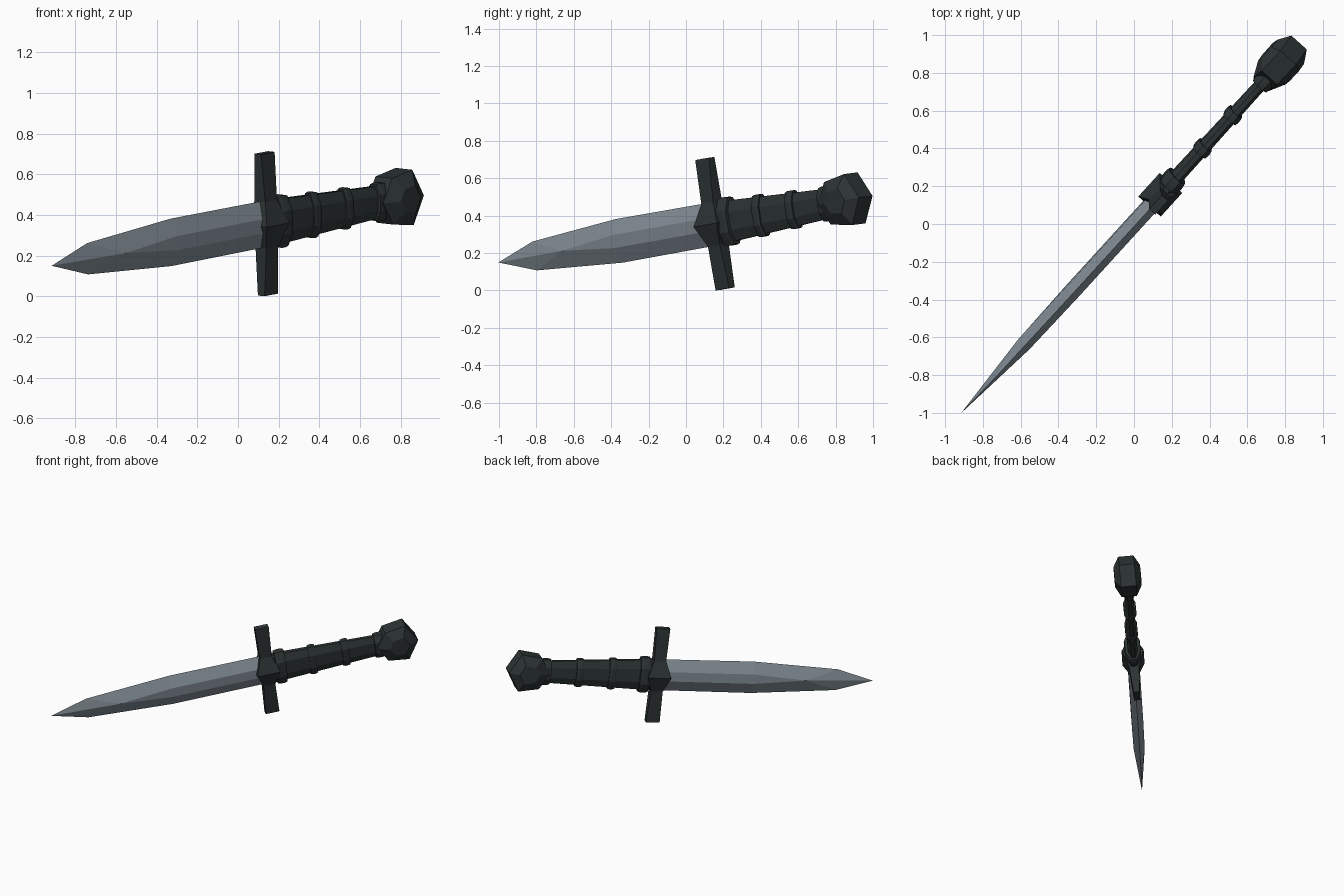
import bpy, bmesh
from mathutils import Vector

if "Cube" in bpy.data.objects:
    bpy.data.objects.remove(bpy.data.objects["Cube"])

# Local frame: along the dagger (s), across the thickness (w), across the width (u)
ORIGIN = Vector((0.139, 0.155, 0.357))
A = Vector((0.668, 0.7325, 0.131)).normalized()
U = Vector((-0.018, -0.11, 0.70))
U = (U - A * U.dot(A)).normalized()
W = A.cross(U)


def material(name, rgb):
    m = bpy.data.materials.new(name)
    m.diffuse_color = (*rgb, 1)
    m.use_nodes = True
    m.node_tree.nodes["Principled BSDF"].inputs["Base Color"].default_value = m.diffuse_color
    return m


STEEL = material("steel", (0.22, 0.265, 0.30))
DARK = material("dark_iron", (0.026, 0.034, 0.034))


def loft(name, rings, mat):
    """Skin a closed solid through rings of local (s, w, u) points."""
    bm = bmesh.new()
    loops = [[bm.verts.new(ORIGIN + A * s + W * w + U * u) for s, w, u in r] for r in rings]
    n = len(loops[0])
    for a, b in zip(loops, loops[1:]):
        for i in range(n):
            j = (i + 1) % n
            bm.faces.new((a[i], a[j], b[j], b[i]))
    bm.faces.new(loops[0][::-1])
    bm.faces.new(loops[-1])
    bmesh.ops.remove_doubles(bm, verts=bm.verts, dist=0.0005)
    bmesh.ops.recalc_face_normals(bm, faces=bm.faces)
    mesh = bpy.data.meshes.new(name)
    bm.to_mesh(mesh)
    bm.free()
    mesh.materials.append(mat)
    obj = bpy.data.objects.new(name, mesh)
    bpy.context.collection.objects.link(obj)
    return obj


# Blade: six-sided section, the flat closing to a ridge before the point
def blade_ring(s_edge, u_edge, s_flat, w, u_flat):
    return [(s_edge, 0, u_edge), (s_flat, w, u_flat), (s_flat, w, -u_flat),
            (s_edge, 0, -u_edge), (s_flat, -w, -u_flat), (s_flat, -w, u_flat)]


loft("blade", [blade_ring(0, 0.116, 0, 0.042, 0.035),
               blade_ring(-0.70, 0.118, -0.70, 0.042, 0.035),
               blade_ring(-1.316, 0.078, -1.08, 0.04, 0),
               blade_ring(-1.581, 0, -1.581, 0, 0)], STEEL)


# Crossguard: flared arms with a pointed central block
def guard_ring(u, a, b):
    return [(-a, -b, u), (a, -b, u), (a, b, u), (-a, b, u)]


loft("crossguard", [guard_ring(u, a, b) for u, a, b in
                    ((-0.353, 0.05, 0.022), (-0.115, 0.043, 0.036), (0, 0.085, 0.08),
                     (0.115, 0.043, 0.036), (0.353, 0.05, 0.022))], DARK)


# Grip and its bands: flattened eight-sided sections
def oct_ring(s, w, u):
    return [(s, 0.4 * w, u), (s, w, 0.45 * u), (s, w, -0.45 * u), (s, 0.4 * w, -u),
            (s, -0.4 * w, -u), (s, -w, -0.45 * u), (s, -w, 0.45 * u), (s, -0.4 * w, u)]


loft("grip", [oct_ring(0.02, 0.036, 0.115), oct_ring(0.86, 0.03, 0.078)], DARK)
for name, s, half, w, u in (("guard_collar", 0.10, 0.036, 0.058, 0.130),
                            ("lower_band", 0.335, 0.026, 0.045, 0.114),
                            ("upper_band", 0.575, 0.026, 0.045, 0.103),
                            ("pommel_collar", 0.825, 0.036, 0.050, 0.094)):
    loft(name, [oct_ring(s - half, w * 0.93, u * 0.96), oct_ring(s - half * 0.4, w, u),
                oct_ring(s + half * 0.4, w, u), oct_ring(s + half, w * 0.93, u * 0.96)], DARK)

# Pommel: six-sided disc with raised, bevelled side faces
HEX = [(0.80, 0), (0.87, 0.115), (1.02, 0.138), (1.10, 0), (1.02, -0.138), (0.87, -0.115)]


def pommel_ring(w, k):
    return [(0.965 + (s - 0.965) * k, w, u * k) for s, u in HEX]


loft("pommel", [pommel_ring(w, k) for w, k in
                ((-0.096, 0.5), (-0.055, 1), (0.055, 1), (0.096, 0.5))], DARK)
